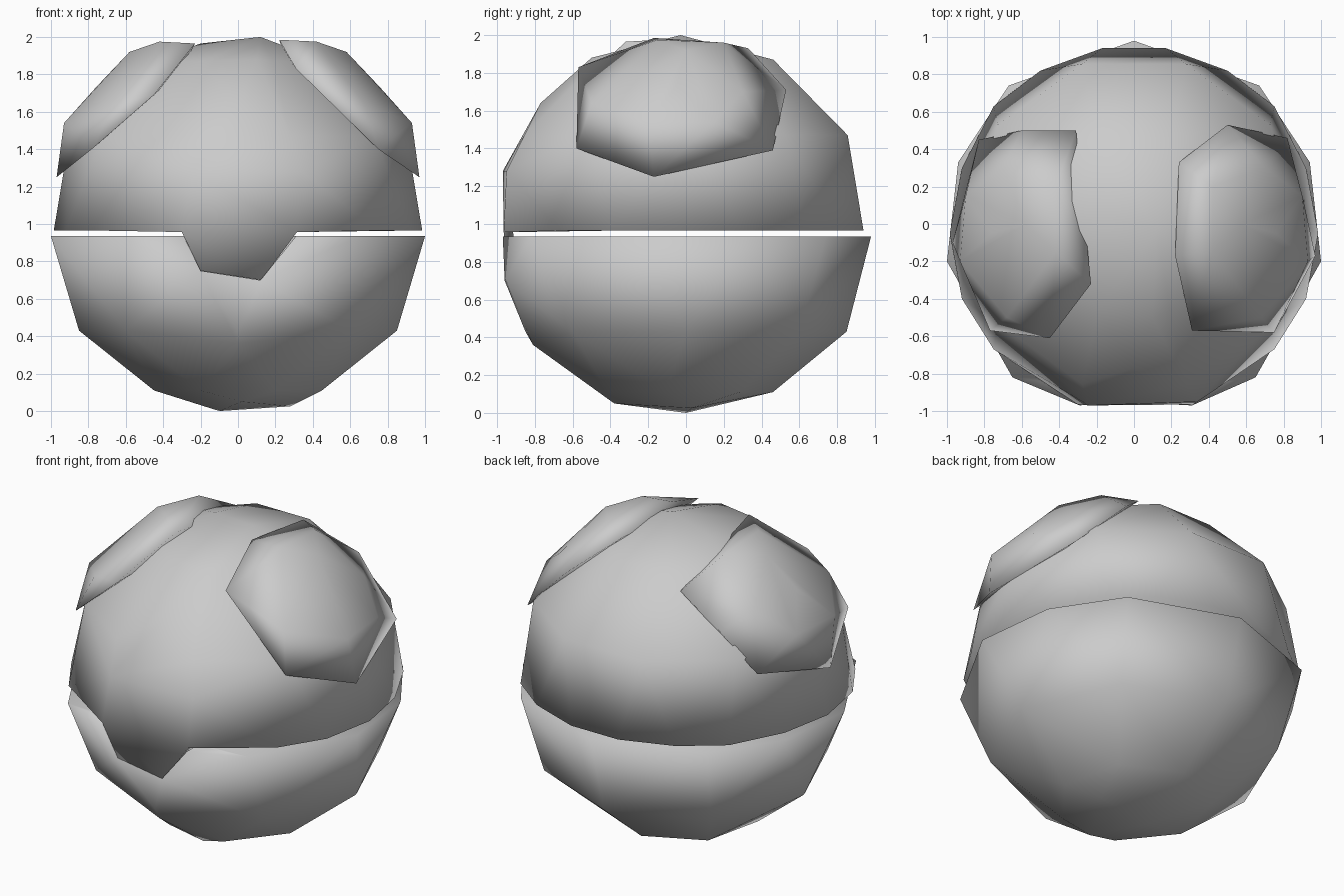
import bpy, bmesh
from math import atan2, cos, sin, pi
from mathutils import Vector

if "Cube" in bpy.data.objects:
    bpy.data.objects.remove(bpy.data.objects["Cube"])

grey = bpy.data.materials.new("plain_grey")
grey.use_nodes = True
grey.diffuse_color = (0.6, 0.6, 0.6, 1)
grey.node_tree.nodes["Principled BSDF"].inputs["Base Color"].default_value = (0.6, 0.6, 0.6, 1)


def ring(z, r, n, phase=0.0):
    return [(r * cos(phase + 2 * pi * i / n), r * sin(phase + 2 * pi * i / n), z) for i in range(n)]


def mirrored(points, z):
    return [(s * x, y, z) for x, y in points for s in ((1, -1) if x else (1,))]


def hull(points):
    """Convex faceted skin around the points."""
    bm = bmesh.new()
    for p in points:
        bm.verts.new(p)
    bmesh.ops.convex_hull(bm, input=bm.verts[:])
    loose = [v for v in bm.verts if not v.link_faces]
    bmesh.ops.delete(bm, geom=loose, context='VERTS')
    return bm


def drop_faces(bm, rule):
    bmesh.ops.delete(bm, geom=[f for f in bm.faces if rule(f)], context='FACES_ONLY')


def nearest(bm, p):
    return min(bm.verts, key=lambda v: (v.co - Vector(p)).length)


def cap_with_step(bm, z, front, depth):
    """Flat cap at height z whose front steps down behind the four front corners."""
    drop_faces(bm, lambda f: all(abs(v.co.z - z) < .01 for v in f.verts))
    back = [bm.verts.new(v.co + Vector((0, depth, 0))) for v in front]
    for i in range(3):
        bm.faces.new((front[i], front[i + 1], back[i + 1], back[i]))
    bm.faces.new(back)
    rim = [v for v in bm.verts if abs(v.co.z - z) < .01 and v not in back]
    rim.sort(key=lambda v: atan2(v.co.x, -v.co.y) % (2 * pi))
    bm.faces.new([back[3]] + rim + [back[0]])
    bmesh.ops.recalc_face_normals(bm, faces=bm.faces[:])


def finish(bm, name):
    mesh = bpy.data.meshes.new(name)
    bm.to_mesh(mesh)
    bm.free()
    mesh.materials.append(grey)
    for p in mesh.polygons:
        p.use_smooth = True
    obj = bpy.data.objects.new(name, mesh)
    bpy.context.collection.objects.link(obj)


# Lower shell: capped bowl with a pocket cut into its front
LOW = 0.935
rim = mirrored([(0, .98), (.67, .74), (.94, .33), (1, -.2), (.65, -.82)], LOW)
notch = [(-.29, -.97, LOW), (-.2, -.96, .75), (.12, -.96, .7), (.31, -.97, LOW)]
bm = hull(rim + notch + ring(.43, .85, 8) + ring(.11, .46, 7, pi / 2)
          + [(0, -.81, .36), (-.1, 0, 0), (.02, -.38, .05), (.28, .03, .025)])
corners = [nearest(bm, p) for p in notch]
drop_faces(bm, lambda f: set(f.verts) <= set(corners))
cap_with_step(bm, LOW, corners, .1)
finish(bm, "lower_shell")

# Upper shell: capped dome with a clasp tab hanging from its front rim
TOP = 0.965
rim = mirrored([(.17, .94), (.5, .82), (.75, .63), (.92, .3), (.985, -.05),
                (.92, -.4), (.75, -.67)], TOP)
hinge = [(-.3, -.965, .957), (.315, -.965, .957)]
bm = hull(rim + hinge + [(-.24, -.97, 1.28), (.34, -.95, 1.28), (0, -.77, 1.64), (.1, -.5, 1.88)]
          + ring(1.47, .9, 10) + ring(1.87, .5, 8, pi / 8) + [(.12, -.03, 2), (-.2, .05, 1.965)])
left, right = [nearest(bm, p) for p in hinge]
tab = [left, bm.verts.new((-.2, -.95, .75)), bm.verts.new((.125, -.95, .7)), right]
bm.faces.new(tab)
cap_with_step(bm, TOP, tab, .05)
finish(bm, "upper_shell_with_tab")

# Ears: solid plates on the dome, each a jagged rim around a raised plateau
plateau = [(.42, -.15, 1.975), (.42, .2, 1.96), (.58, 0, 1.92), (.7, .3, 1.7),
           (.9, .15, 1.54), (.93, -.2, 1.54), (.68, -.5, 1.64), (.76, -.05, 1.73)]
left_rim = [(.24, .33, 1.93), (.5, .53, 1.71), (.82, .46, 1.39), (.97, -.17, 1.25),
            (.75, -.58, 1.4), (.31, -.57, 1.83), (.22, -.17, 1.985)]
right_rim = [(.31, .5, 1.8), (.23, -.32, 1.965), (.45, -.61, 1.69), (.77, -.57, 1.41),
             (.97, -.1, 1.25), (.83, .45, 1.38), (.6, .5, 1.61)]
for name, edge, side in (("left_ear", left_rim, 1), ("right_ear", right_rim, -1)):
    finish(hull([(side * x, y, z) for x, y, z in edge + plateau]), name)
